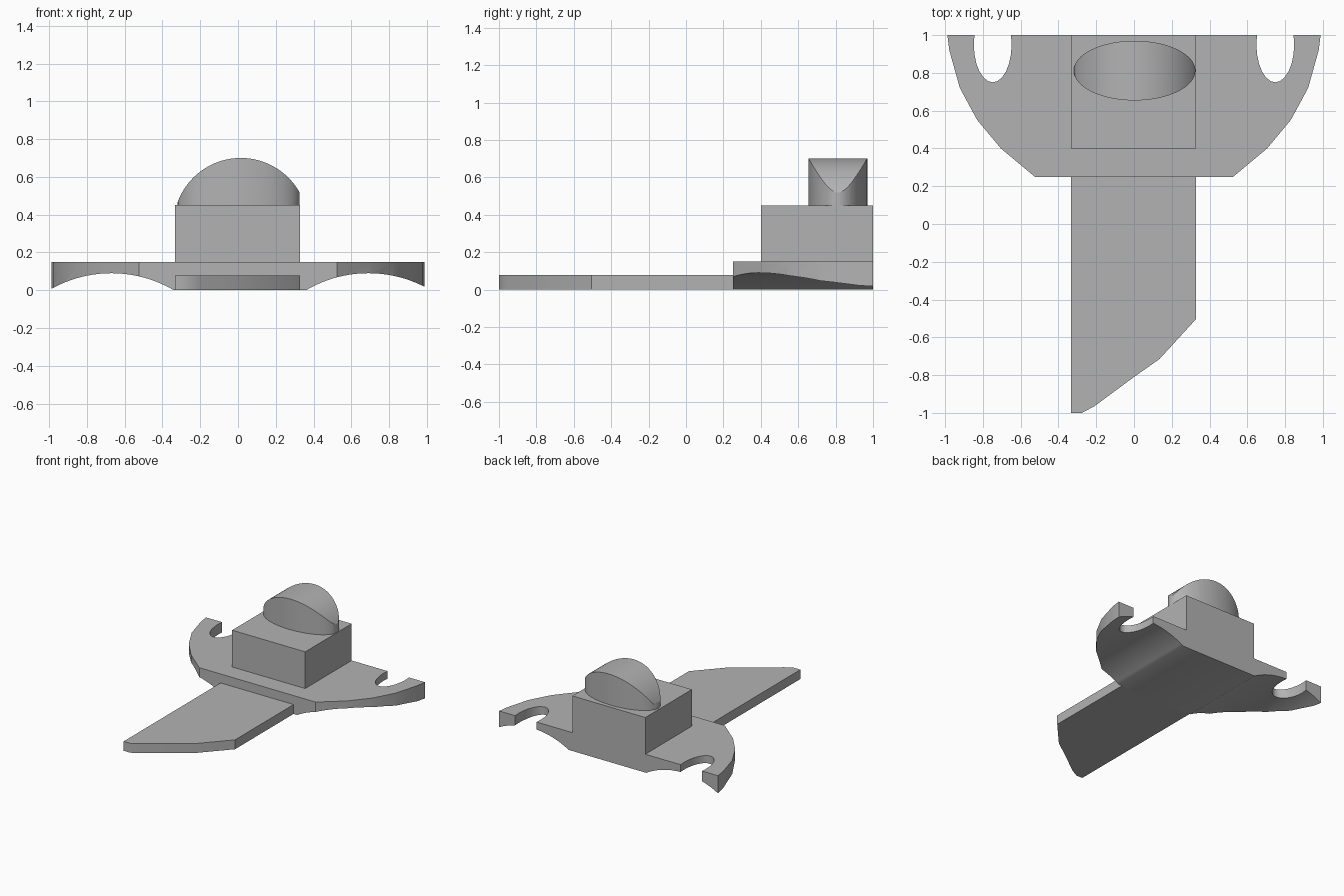
import bpy, bmesh, math
from mathutils import Vector

default = bpy.data.objects.get("Cube")
if default:
    bpy.data.objects.remove(default, do_unlink=True)

grey = bpy.data.materials.new("plain grey")
grey.use_nodes = True
colour = (0.45, 0.45, 0.45, 1)
grey.diffuse_color = colour
grey.node_tree.nodes["Principled BSDF"].inputs["Base Color"].default_value = colour


def prism(name, points, low, high, along="z"):
    """Extrude a flat outline along z (points are x, y) or y (points are x, z)."""
    bm = bmesh.new()
    place = (lambda a, b: (a, b, low)) if along == "z" else (lambda a, b: (a, low, b))
    face = bm.faces.new([bm.verts.new(place(*p)) for p in points])
    made = bmesh.ops.extrude_face_region(bm, geom=[face])["geom"]
    move = Vector((0, 0, high - low)) if along == "z" else Vector((0, high - low, 0))
    bmesh.ops.translate(bm, vec=move, verts=[v for v in made if isinstance(v, bmesh.types.BMVert)])
    bmesh.ops.recalc_face_normals(bm, faces=bm.faces)
    mesh = bpy.data.meshes.new(name)
    bm.to_mesh(mesh)
    bm.free()
    mesh.materials.append(grey)
    obj = bpy.data.objects.new(name, mesh)
    bpy.context.collection.objects.link(obj)
    return obj


def ellipse(cx, cy, rx, ry, count):
    turns = [math.tau * i / count for i in range(count)]
    return [(cx + rx * math.cos(t), cy + ry * math.sin(t)) for t in turns]


def activate(obj):
    bpy.ops.object.select_all(action="DESELECT")
    obj.select_set(True)
    bpy.context.view_layer.objects.active = obj


def combine(obj, tool, operation):
    """Apply a boolean and discard its helper."""
    tool.hide_render = True
    mod = obj.modifiers.new(operation.title(), "BOOLEAN")
    mod.operation, mod.object, mod.solver = operation, tool, "EXACT"
    activate(obj)
    bpy.ops.object.modifier_apply(modifier=mod.name)
    bpy.data.objects.remove(tool, do_unlink=True)


LEFT, RIGHT = 0.327, -0.333

# Guard: rounded plate with arched underside and open notches at the back
rim = [(0.525, 0.25), (0.705, 0.4), (0.83, 0.55), (0.922, 0.72), (0.978, 0.92), (0.988, 1)]
guard = prism("guard", rim + [(-x, y) for x, y in reversed(rim)], 0, 0.15)
for side in (-1, 1):
    arch = ellipse(side * 0.68 + 0.01, -0.56, 0.65, 0.65, 128)
    combine(guard, prism("arch_cutter", arch, 0, 1.2, "y"), "DIFFERENCE")
    notch = ellipse(side * 0.748, 0.95, 0.1, 0.2, 24)
    combine(guard, prism("notch_cutter", notch, -0.1, 0.3), "DIFFERENCE")

# Blade: flat bar with a slanting, slightly curved tip
tip = [(RIGHT, -1), (-0.275, -1), (-0.21, -0.965), (0, -0.81), (0.135, -0.715), (LEFT, -0.505)]
blade = prism("blade", tip + [(LEFT, 0.25), (RIGHT, 0.25)], 0, 0.077)

# Block standing on the guard
block = prism("block", [(RIGHT, 0.4), (LEFT, 0.4), (LEFT, 1), (RIGHT, 1)], 0.15, 0.45)

# Dome: oval column capped by a rounded roof
dome = prism("dome", ellipse(0.003, 0.812, 0.322, 0.158, 64), 0.45, 0.8)
roof = ellipse(0.015, 0.344, 0.356, 0.356, 128)
combine(dome, prism("roof_cutter", roof, 0.5, 1.1, "y"), "INTERSECT")

for part in (guard, blade, block, dome):
    activate(part)
    bpy.ops.object.shade_smooth_by_angle(angle=math.radians(30))
